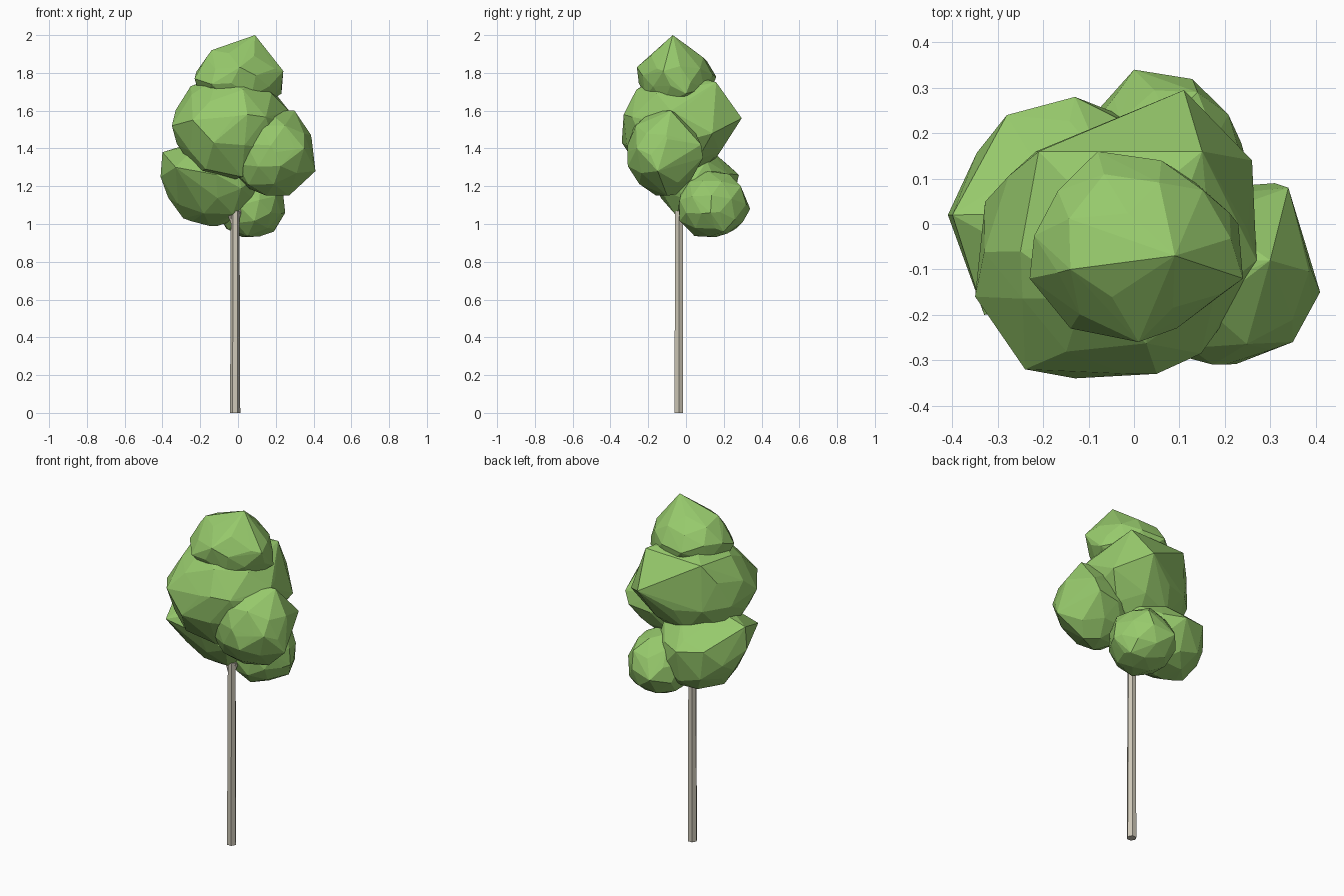
import bpy
import bmesh
import random
from math import pi
from mathutils import Euler, Vector

cube = bpy.data.objects.get("Cube")
if cube:
    bpy.data.objects.remove(cube, do_unlink=True)


def make_material(name, colour):
    mat = bpy.data.materials.new(name)
    mat.use_nodes = True
    mat.diffuse_color = colour
    mat.node_tree.nodes["Principled BSDF"].inputs["Base Color"].default_value = colour
    return mat


leaf_green = make_material("leaf green", (0.31, 0.59, 0.15, 1))
pale_bark = make_material("pale bark", (0.62, 0.58, 0.48, 1))


def add_object(name, bm, mat):
    mesh = bpy.data.meshes.new(name)
    bmesh.ops.recalc_face_normals(bm, faces=bm.faces)
    bm.to_mesh(mesh)
    bm.free()
    mesh.materials.append(mat)
    obj = bpy.data.objects.new(name, mesh)
    bpy.context.collection.objects.link(obj)
    return obj


def leaf_clump(name, low, high, seed, corners=(), lean=0):
    """Faceted hull around an uneven ball fitted to a box, plus jutting corners."""
    rng = random.Random(seed)
    ball = bmesh.new()
    bmesh.ops.create_icosphere(ball, subdivisions=2, radius=1)
    turn = Euler([rng.uniform(0, pi) for _ in range(3)]).to_matrix()
    points = []
    for v in ball.verts:
        p = turn @ v.co * rng.uniform(0.95, 1.04)
        p.y -= lean * p.z
        points.append(p)
    ball.free()
    for axis in range(3):
        values = [p[axis] for p in points]
        start, span = min(values), max(values) - min(values)
        for p in points:
            p[axis] = low[axis] + (p[axis] - start) / span * (high[axis] - low[axis])
    bm = bmesh.new()
    for p in points + [Vector(c) for c in corners]:
        bm.verts.new(p)
    bmesh.ops.convex_hull(bm, input=bm.verts)
    bmesh.ops.delete(bm, geom=[v for v in bm.verts if not v.link_faces], context="VERTS")
    return add_object(name, bm, leaf_green)


def limb(name, start, end, r1, r2):
    """Tapered six-sided stem between two points."""
    start, end = Vector(start), Vector(end)
    bm = bmesh.new()
    bmesh.ops.create_cone(bm, cap_ends=True, segments=6, radius1=r1, radius2=r2,
                          depth=(end - start).length)
    turn = (end - start).to_track_quat("Z", "X")
    for v in bm.verts:
        v.co = turn @ v.co + (start + end) / 2
    return add_object(name, bm, pale_bark)


# Foliage, from the crown down
leaf_clump("crown_clump", (-0.22, -0.25, 1.59), (0.23, 0.13, 1.95), 3,
           [(0.09, -0.07, 2.0), (0.06, 0.14, 1.79), (-0.08, 0.16, 1.78),
            (-0.14, -0.1, 1.92), (0.24, -0.12, 1.81), (0.23, 0.0, 1.69),
            (-0.23, -0.12, 1.77), (0.01, -0.26, 1.83), (-0.14, -0.23, 1.74),
            (0.05, -0.2, 1.66), (0.06, 0.08, 1.66)])
leaf_clump("main_clump", (-0.33, -0.33, 1.23), (0.25, 0.22, 1.8), 8,
           [(0.11, 0.295, 1.56), (0.15, 0.16, 1.75), (-0.21, 0.16, 1.74),
            (-0.35, -0.16, 1.52), (-0.24, -0.32, 1.55), (-0.25, -0.06, 1.73),
            (0.27, -0.08, 1.6), (-0.13, -0.34, 1.43), (0.05, -0.33, 1.58),
            (0.26, 0.14, 1.48), (-0.17, -0.24, 1.29), (0.02, -0.22, 1.25)])
leaf_clump("left_clump", (-0.04, -0.31, 1.15), (0.39, 0.08, 1.6), 5,
           [(0.41, -0.15, 1.28), (0.35, -0.26, 1.4), (0.34, 0.08, 1.42),
            (0.31, 0.09, 1.35), (0.3, -0.08, 1.6), (0.17, -0.14, 1.6),
            (0.39, -0.1, 1.45), (0.27, -0.1, 1.15), (0.2, -0.31, 1.38)])
leaf_clump("right_clump", (-0.38, -0.19, 0.99), (0.12, 0.26, 1.46), 12,
           [(-0.41, 0.02, 1.25), (-0.28, 0.24, 1.28), (-0.13, 0.28, 1.26),
            (-0.33, -0.2, 1.3), (-0.4, 0.02, 1.38), (-0.15, 0.05, 0.99),
            (-0.29, 0.06, 1.03), (-0.37, 0.08, 1.14)], lean=0.25)
leaf_clump("back_clump", (-0.11, -0.04, 0.93), (0.24, 0.32, 1.28), 21,
           [(0.0, 0.34, 1.08), (0.14, 0.29, 1.2), (-0.1, 0.02, 1.14),
            (0.25, 0.13, 1.06), (0.19, 0.2, 0.96)])

# Trunk and the short fork under the leaves
limb("trunk", (-0.015, -0.038, 0), (-0.015, -0.037, 1.07), 0.027, 0.023)
limb("left_fork", (-0.015, -0.036, 1.0), (0.05, 0.0, 1.2), 0.014, 0.01)
limb("right_fork", (-0.015, -0.036, 0.98), (-0.06, -0.03, 1.09), 0.014, 0.01)
